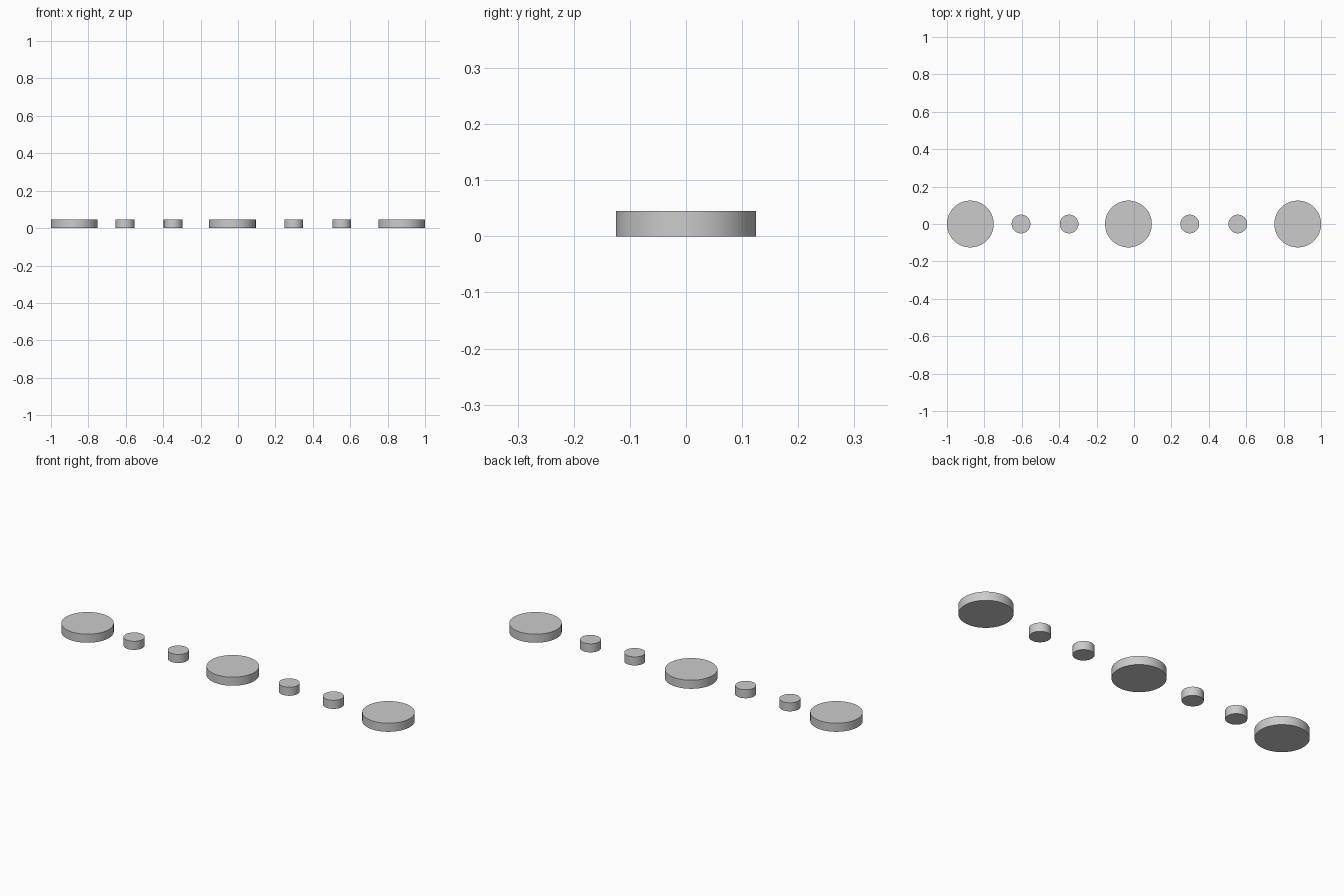
import bpy
import math

if "Cube" in bpy.data.objects:
    bpy.data.objects.remove(bpy.data.objects["Cube"])

HEIGHT = 0.045


def disc(name, x, radius):
    bpy.ops.mesh.primitive_cylinder_add(
        vertices=64, radius=radius, depth=HEIGHT, location=(x, 0, HEIGHT / 2))
    bpy.context.object.name = name
    bpy.ops.object.shade_smooth_by_angle(angle=math.radians(30))


# Large discs: both ends and the middle
for i, x in enumerate((-0.875, -0.03, 0.875)):
    disc(f"large_disc_{i + 1}", x, 0.125)

# Small discs: a pair in each gap
for i, x in enumerate((-0.604, -0.347, 0.298, 0.555)):
    disc(f"small_disc_{i + 1}", x, 0.05)
